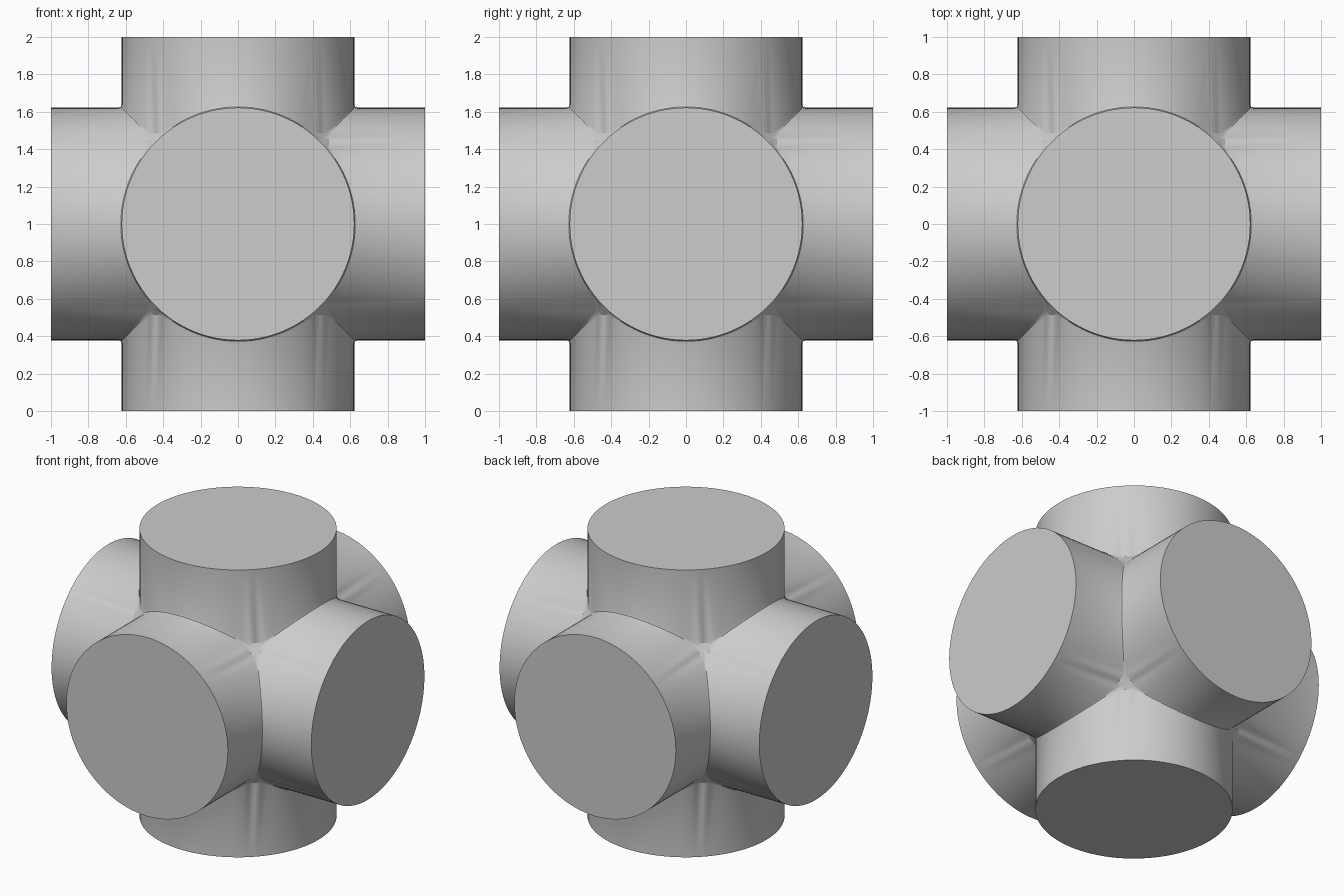
import bpy
import bmesh
from math import sin, cos, pi
from mathutils import Vector

if "Cube" in bpy.data.objects:
    bpy.data.objects.remove(bpy.data.objects["Cube"])

RADIUS = 0.622    # radius of every arm
REACH = 1.0       # centre to end cap
FILLET = 0.016    # blend along the seams between arms
CORE = 0.79       # rounded core that shows at the eight corners
SEGMENTS = 96     # multiple of eight, so seams meet at the corners

core_height = (CORE ** 2 - RADIUS ** 2) ** 0.5


def arm_profile(angle):
    """Three points down one line of the upright arm: cap rim, seam edge, seam."""
    x, y = RADIUS * cos(angle), RADIUS * sin(angle)
    height = max(abs(x), abs(y))
    rim = Vector((x, y, REACH))
    edge = Vector((x, y, max(height + FILLET, core_height)))
    # Push the seam out along both arms that share it
    bulge = 0.29 * FILLET
    seam = Vector((x, y, height + bulge))
    for axis in (0, 1):
        if abs(seam[axis]) > height - 1e-5:
            seam[axis] += bulge if seam[axis] > 0 else -bulge
    if seam.length < CORE:
        seam = seam.normalized() * CORE
    return rim, edge, seam


def turn(point, axis, side):
    """Move a point of the upright arm onto another arm."""
    x, y, z = point
    return side * Vector(((x, y, z), (z, x, y), (y, z, x))[axis])


def add_arm(bm, axis, side):
    columns = []
    for i in range(SEGMENTS):
        points = arm_profile(2 * pi * i / SEGMENTS)
        columns.append([bm.verts.new(turn(p, axis, side)) for p in points])
    for i, column in enumerate(columns):
        following = columns[(i + 1) % SEGMENTS]
        for k in (0, 1):
            bm.faces.new((column[k], column[k + 1], following[k + 1], following[k]))
    bm.faces.new([column[0] for column in columns])


# Six arms welded along their shared seams
bm = bmesh.new()
for axis in range(3):
    for side in (1, -1):
        add_arm(bm, axis, side)
bmesh.ops.remove_doubles(bm, verts=bm.verts, dist=0.0005)
bmesh.ops.recalc_face_normals(bm, faces=bm.faces)
bmesh.ops.translate(bm, verts=bm.verts, vec=(0, 0, REACH))
mesh = bpy.data.meshes.new("six_way_cross")
bm.to_mesh(mesh)
bm.free()

# Plain grey material
grey = bpy.data.materials.new("plain grey")
grey.use_nodes = True
colour = (0.604, 0.604, 0.604, 1)
grey.diffuse_color = colour
grey.node_tree.nodes["Principled BSDF"].inputs["Base Color"].default_value = colour
mesh.materials.append(grey)

cross = bpy.data.objects.new("six_way_cross", mesh)
bpy.context.collection.objects.link(cross)
bpy.ops.object.select_all(action="DESELECT")
cross.select_set(True)
bpy.context.view_layer.objects.active = cross
bpy.ops.object.shade_smooth_by_angle(angle=pi / 6)
